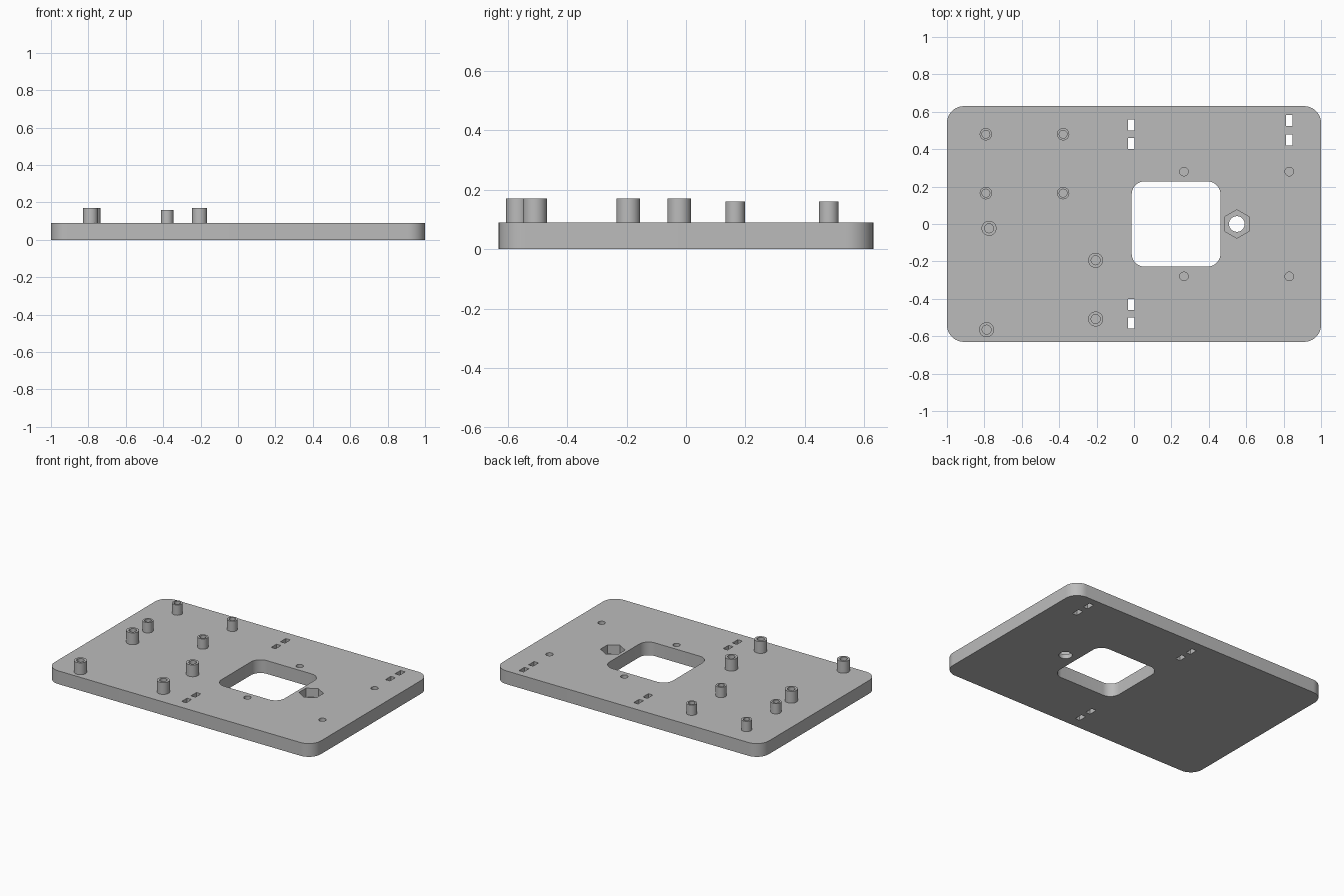
import bpy
import bmesh
from math import cos, sin, pi, radians

old = bpy.data.objects.get("Cube")
if old:
    bpy.data.objects.remove(old, do_unlink=True)

grey = bpy.data.materials.new("plain grey")
grey.use_nodes = True
colour = (0.5, 0.5, 0.5, 1)
grey.diffuse_color = colour
grey.node_tree.nodes["Principled BSDF"].inputs["Base Color"].default_value = colour

PLATE_TOP = 0.09


def ring(x, y, r, n=32, turn=0.0):
    return [(x + r * cos(turn + 2 * pi * i / n), y + r * sin(turn + 2 * pi * i / n))
            for i in range(n)]


def rounded_rect(x, y, w, h, r=0.0, steps=10):
    """Outline of a rectangle with rounded corners, anticlockwise."""
    if r == 0:
        return [(x + sx * w / 2, y + sy * h / 2)
                for sx, sy in ((1, 1), (-1, 1), (-1, -1), (1, -1))]
    points = []
    for corner, (sx, sy) in enumerate(((1, 1), (-1, 1), (-1, -1), (1, -1))):
        cx, cy = x + sx * (w / 2 - r), y + sy * (h / 2 - r)
        for i in range(steps + 1):
            a = pi / 2 * (corner + i / steps)
            points.append((cx + r * cos(a), cy + r * sin(a)))
    return points


def add_prism(bm, outline, z0, z1):
    low = [bm.verts.new((x, y, z0)) for x, y in outline]
    high = [bm.verts.new((x, y, z1)) for x, y in outline]
    bm.faces.new(low[::-1])
    bm.faces.new(high)
    for i in range(len(low)):
        j = (i + 1) % len(low)
        bm.faces.new((low[i], low[j], high[j], high[i]))


def make_object(name, bm):
    mesh = bpy.data.meshes.new(name)
    bmesh.ops.recalc_face_normals(bm, faces=bm.faces)
    bm.to_mesh(mesh)
    bm.free()
    obj = bpy.data.objects.new(name, mesh)
    bpy.context.collection.objects.link(obj)
    mesh.materials.append(grey)
    return obj


def activate(obj):
    bpy.ops.object.select_all(action="DESELECT")
    obj.select_set(True)
    bpy.context.view_layer.objects.active = obj


def shade(obj):
    activate(obj)
    bpy.ops.object.shade_smooth_by_angle(angle=radians(30))


# Base plate
bm = bmesh.new()
add_prism(bm, rounded_rect(0, 0, 2, 1.26, 0.09), 0, PLATE_TOP)
plate = make_object("base_plate", bm)

# Cutters: window, cable tie slots, blind screw holes, nut pocket
bm = bmesh.new()
add_prism(bm, rounded_rect(0.225, 0, 0.475, 0.456, 0.07), -0.1, 0.2)
slots = [(-0.015, s * y) for s in (1, -1) for y in (0.43, 0.53)]
slots += [(0.83, 0.45), (0.83, 0.553)]
for x, y in slots:
    add_prism(bm, rounded_rect(x, y, 0.034, 0.058), -0.1, 0.2)
for x in (0.267, 0.83):
    for y in (-0.28, 0.28):
        add_prism(bm, ring(x, y, 0.023), 0.03, 0.2)
add_prism(bm, ring(0.55, 0, 0.076, 6, pi / 2), 0.03, 0.2)
add_prism(bm, ring(0.55, 0, 0.042), -0.1, 0.06)
cutter = make_object("hole_cutter", bm)
cutter.hide_render = True

cut = plate.modifiers.new("holes", "BOOLEAN")
cut.operation = "DIFFERENCE"
cut.solver = "EXACT"
cut.use_self = True
cut.object = cutter
activate(plate)
bpy.ops.object.modifier_apply(modifier=cut.name)
bpy.data.objects.remove(cutter, do_unlink=True)
shade(plate)


# Hollow standoffs
def standoff(name, x, y, r_out, r_in, top):
    bm = bmesh.new()
    n = 32
    loops = [[bm.verts.new((px, py, z)) for px, py in ring(x, y, r, n)]
             for r, z in ((r_out, PLATE_TOP), (r_out, top), (r_in, top), (r_in, PLATE_TOP))]
    for a, b in zip(loops, loops[1:]):
        for i in range(n):
            j = (i + 1) % n
            bm.faces.new((a[i], a[j], b[j], b[i]))
    shade(make_object(name, bm))


small = [(x, y) for x in (-0.792, -0.379) for y in (0.165, 0.48)]
large = [(-0.775, -0.023), (-0.205, -0.194), (-0.205, -0.508), (-0.788, -0.565)]
for i, (x, y) in enumerate(small):
    standoff(f"small_standoff_{i + 1}", x, y, 0.033, 0.021, 0.16)
for i, (x, y) in enumerate(large):
    standoff(f"large_standoff_{i + 1}", x, y, 0.04, 0.024, 0.17)
